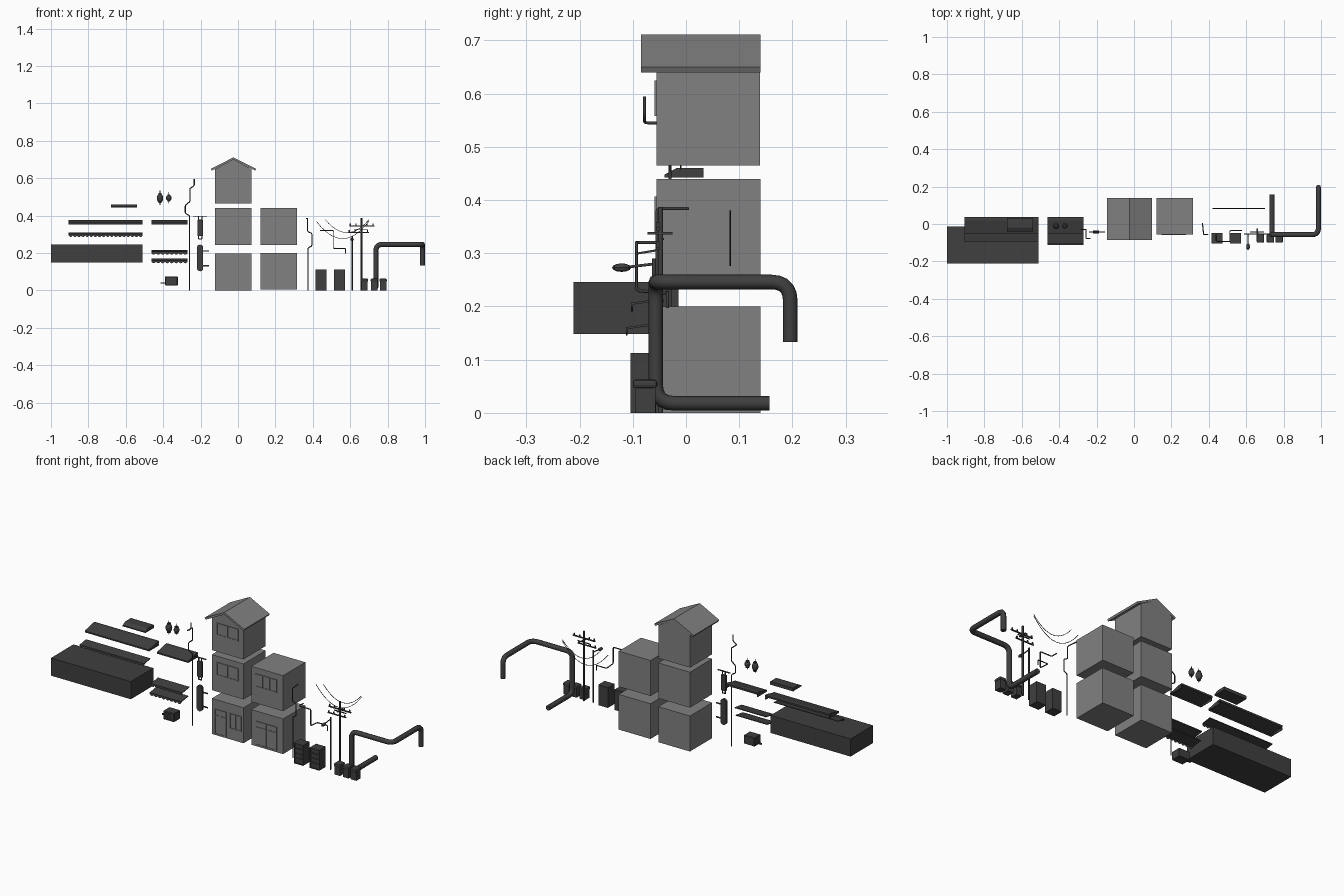
import bpy, bmesh, math
from mathutils import Vector

if "Cube" in bpy.data.objects:
    bpy.data.objects.remove(bpy.data.objects["Cube"])


def mat(name, v):
    m = bpy.data.materials.new(name)
    m.diffuse_color = (v, v, v, 1)
    m.use_nodes = True
    m.node_tree.nodes["Principled BSDF"].inputs["Base Color"].default_value = m.diffuse_color
    return m


DARK, WALL = mat("dark_grey", 0.05), mat("wall_grey", 0.22)


def finish(bm, name, m=DARK):
    bmesh.ops.recalc_face_normals(bm, faces=bm.faces)
    me = bpy.data.meshes.new(name)
    bm.to_mesh(me)
    bm.free()
    me.materials.append(m)
    ob = bpy.data.objects.new(name, me)
    bpy.context.collection.objects.link(ob)
    return ob


def boxes(name, lst, m=DARK, bevel=0, segs=2):
    """One object from boxes given as (x0, x1, y0, y1, z0, z1)."""
    bm = bmesh.new()
    for x0, x1, y0, y1, z0, z1 in lst:
        vs = bmesh.ops.create_cube(bm, size=1)["verts"]
        for v in vs:
            v.co = Vector(((x0 + x1) / 2 + v.co.x * (x1 - x0),
                           (y0 + y1) / 2 + v.co.y * (y1 - y0),
                           (z0 + z1) / 2 + v.co.z * (z1 - z0)))
    ob = finish(bm, name, m)
    if bevel:
        b = ob.modifiers.new("bevel", "BEVEL")
        b.width, b.segments = bevel, segs
    return ob


def prism(name, pts, axis, lo, hi, m=DARK):
    """Extrude a profile: axis x takes (y, z) points, axis y takes (x, z)."""
    bm = bmesh.new()
    co = (lambda p, t: (t, p[0], p[1])) if axis == "x" else (lambda p, t: (p[0], t, p[1]))
    a = [bm.verts.new(co(p, lo)) for p in pts]
    b = [bm.verts.new(co(p, hi)) for p in pts]
    bm.faces.new(a)
    bm.faces.new(b)
    for i in range(len(pts)):
        j = (i + 1) % len(pts)
        bm.faces.new((a[i], a[j], b[j], b[i]))
    return finish(bm, name, m)


def tube(name, pts, r, bend=0.0, res=2, steps=5):
    """Pipe through the points with rounded corners."""
    p = [Vector(q) for q in pts]
    path = [p[0]]
    for a, b, c in zip(p, p[1:], p[2:]):
        if bend:
            s = b + (a - b).normalized() * min(bend, (a - b).length * .45)
            e = b + (c - b).normalized() * min(bend, (c - b).length * .45)
            for i in range(steps + 1):
                t = i / steps
                path.append(s * (1 - t) ** 2 + b * 2 * t * (1 - t) + e * t * t)
        else:
            path.append(b)
    path.append(p[-1])
    cu = bpy.data.curves.new(name, "CURVE")
    cu.dimensions = "3D"
    cu.bevel_depth, cu.bevel_resolution, cu.use_fill_caps = r, res, True
    sp = cu.splines.new("POLY")
    sp.points.add(len(path) - 1)
    for q, v in zip(sp.points, path):
        q.co = (*v, 1)
    cu.materials.append(DARK)
    ob = bpy.data.objects.new(name, cu)
    bpy.context.collection.objects.link(ob)
    bpy.ops.object.select_all(action="DESELECT")
    ob.select_set(True)
    bpy.context.view_layer.objects.active = ob
    bpy.ops.object.convert(target="MESH")
    return ob


def window(name, x0, x1, z0, z1, cols, rows=()):
    """Pane with frame and glazing bars on the front wall."""
    w, f = 0.005, (-0.059, -0.054)
    lst = [(x0, x1, -0.0565, -0.054, z0, z1)]
    for i in range(cols + 1):
        c = x0 + (x1 - x0) * i / cols
        c = min(max(c, x0 + w / 2), x1 - w / 2)
        lst.append((c - w / 2, c + w / 2, *f, z0, z1))
    for z in (z0 + w / 2, z1 - w / 2, *rows):
        lst.append((x0, x1, *f, z - w / 2, z + w / 2))
    boxes(name, lst, WALL)


# House modules
Y0, Y1 = -0.055, 0.14
for n, x0, x1, z0, z1 in (("left_ground_module", -.122, .072, 0, .197),
                          ("left_middle_module", -.122, .072, .243, .44),
                          ("right_ground_module", .12, .315, .005, .2),
                          ("right_upper_module", .12, .315, .243, .44)):
    boxes(n, [(x0, x1, Y0, Y1, z0, z1)], WALL)
prism("attic_module", [(-.122, .465), (.072, .465), (.072, .648), (-.025, .7), (-.122, .648)],
      "y", Y0, Y1 - .001, WALL)
prism("gable_roof", [(-.145, .65), (-.025, .711), (.097, .65), (.092, .64), (-.025, .699), (-.14, .64)],
      "y", -.085, Y1, WALL)
window("attic_window", -.092, .042, .558, .625, 2)
window("middle_window", -.092, .042, .335, .407, 2)
window("ground_door", -.105, -.033, .006, .145, 2, (.11,))
window("ground_window", -.012, .06, .06, .145, 2)
window("upper_window", .146, .277, .335, .407, 3)
window("shop_door", .146, .277, .012, .145, 2, (.112,))

# Long box and hooded slab
boxes("long_box", [(-1, -.51, -.211, -.014, .148, .246)])
prism("small_hood", [(-.04, .442), (.033, .442), (.033, .46), (-.018, .46), (-.04, .448)],
      "x", -.68, -.54)

# Sloping tile canopies, hollow underneath
for n, x0, x1 in (("long_canopy", -.905, -.51), ("short_canopy", -.463, -.27)):
    prism(n, [(-.05, .352), (-.046, .352), (-.044, .357), (.033, .367), (.037, .367),
              (.037, .377), (.02, .377), (-.05, .36)], "x", x0, x1)
    boxes(n + "_ends", [(x, x + .004, -.044, .035, .352, .364) for x in (x0, x1 - .004)])

# Scalloped fabric awnings
for n, x0, x1, yf, yb, z, k in (("long_awning", -.905, -.51, -.095, -.04, .285, 18),
                                ("upper_short_awning", -.463, -.27, -.103, -.04, .191, 8),
                                ("lower_short_awning", -.463, -.27, -.113, -.05, .145, 8)):
    prism(n + "_top", [(yf, z + .012), (yf, z + .016), (yb, z + .025), (yb, z + .021)], "x", x0, x1)
    step = (x1 - x0) / k
    edge = [(x1, z + .015), (x0, z + .015)]
    for i in range(k):
        edge += [(x0 + step * (i + t), z + .008 - .008 * math.sin(math.pi * t)) for t in (0, .25, .5, .75)]
    edge.append((x1, z + .008))
    prism(n + "_valance", edge, "y", yf, yf + .003)

# Paper lanterns
for n, x, z, r, h in (("large_lantern", -.417, .493, .017, .024), ("small_lantern", -.37, .494, .015, .017)):
    bm = bmesh.new()
    bmesh.ops.create_uvsphere(bm, u_segments=12, v_segments=8, radius=1)
    for v in bm.verts:
        v.co = Vector((x + v.co.x * r, -.01 + v.co.y * r, z + v.co.z * h))
    finish(bm, n)
    tube(n + "_cord", [(x, -.01, z - h - .012), (x, -.01, z + h + .016)], .0016, res=1)
    boxes(n + "_caps", [(x - .007, x + .007, -.017, -.003, c - .003, c + .003) for c in (z - h, z + h)])

# Thin drain pipes
tube("left_drain_pipe", [(-.259, -.03, 0), (-.259, -.03, .4), (-.282, -.03, .412), (-.282, -.03, .455),
                         (-.257, -.03, .475), (-.257, -.03, .545), (-.257, -.078, .545),
                         (-.234, -.078, .56), (-.234, -.078, .595)], .003, .006, 1, 2)
tube("right_drain_pipe", [(.375, -.055, 0), (.375, -.055, .228), (.395, -.055, .238), (.395, -.055, .305),
                          (.372, -.055, .315), (.372, -.055, .384), (.366, .005, .384)], .003, .006, 1, 2)
tube("stepped_pipe", [(.44, -.055, .32), (.44, -.093, .32), (.512, -.093, .32), (.512, -.093, .23),
                      (.512, -.035, .225), (.575, -.035, .225), (.575, -.035, .197)], .003, .006, 1, 2)

# Hanging signs with brackets
boxes("short_sign", [(-.217, -.187, -.05, -.036, .29, .378)], bevel=.003)
boxes("short_sign_brackets", [(-.24, -.165, -.046, -.041, .394, .399), (-.212, -.192, -.046, -.041, .273, .277),
                              (-.213, -.209, -.045, -.041, .275, .397), (-.195, -.191, -.045, -.041, .275, .397)])
prism("long_sign", [(-.203 + .017 * math.cos(a * math.pi / 6),
                     (.228 if a < 7 else .119) + .017 * math.sin(a * math.pi / 6))
                    for a in (*range(7), *range(6, 0, -1)) if False] or
      [(-.203 + .017 * math.cos(math.pi * i / 6), c + .017 * math.sin(math.pi * i / 6))
       for c, s in ((.228, 0), (.119, 6)) for i in range(s, s + 7)], "y", -.05, -.036)
boxes("long_sign_brackets", [(-.19, -.155, -.046, -.041, z - .003, z + .003) for z in (.21, .132)])

# Air conditioner
boxes("air_conditioner", [(-.39, -.322, -.1, -.045, .027, .075)], bevel=.003, segs=1)
boxes("air_conditioner_grille", [(-.385, -.34, -.102, -.099, z, z + .003) for z in (.034, .043, .052, .061, .068)])
boxes("air_conditioner_hose", [(-.415, -.388, -.075, -.067, .036, .043)])

# Vending machines
for n, x0, x1 in (("left_vending_machine", .415, .472), ("right_vending_machine", .513, .572)):
    boxes(n, [(x0, x1, -.1, -.048, 0, .113)])
    boxes(n + "_trim", [(x0, x1, -.104, -.099, z, z + .004) for z in (0, .03, .055, .082, .109)]
          + [(x, x + .004, -.104, -.099, 0, .113) for x in (x0, x1 - .004)])

# Street lamp
tube("lamp_post", [(.61, -.06, 0), (.61, -.06, .29)], .004)
tube("lamp_arm", [(.61, -.06, .28), (.61, -.11, .274)], .003, res=1)
bm = bmesh.new()
bmesh.ops.create_uvsphere(bm, u_segments=10, v_segments=6, radius=1)
for v in bm.verts:
    v.co = Vector((.61 + v.co.x * .01, -.121 + v.co.y * .018, .273 + v.co.z * .008))
finish(bm, "lamp_head")

# Utility pole with crossarms and insulators
tube("utility_pole", [(.66, -.048, 0), (.66, -.048, .387)], .005)
boxes("crossarms", [(.595, .73, -.056, -.05, .342, .348), (.588, .70, -.056, -.05, .307, .312),
                    (.656, .664, -.072, -.025, .335, .34), (.62, .695, -.046, -.041, .325, .329)])
boxes("insulators", [(x - .003, x + .003, -.056, -.05, z, z + .012) for x, z in
                     ((.6, .346), (.63, .346), (.69, .346), (.722, .346), (.595, .31), (.625, .31), (.692, .31))])

# Slack overhead wires
for n, x0, z0, x1, z1, sag in (("lower_wire", .42, .368, .70, .37, .092),
                               ("upper_wire", .465, .38, .70, .378, .07)):
    tube(n, [(x0 + (x1 - x0) * i / 12, .083, z0 + (z1 - z0) * i / 12 - sag * 4 * (i / 12) * (1 - i / 12))
             for i in range(13)], .0015, res=1)

# Rubbish bins
for i, x in enumerate((.676, .729, .776)):
    boxes(f"bin_{i + 1}", [(x - .017, x + .017, -.096, -.057, 0, .05)])
    boxes(f"bin_lid_{i + 1}", [(x - .02, x + .02, -.1, -.054, .046, .063)], bevel=.006)

# Thick industrial pipe
tube("thick_pipe", [(.737, .157, .018), (.737, -.057, .018), (.737, -.057, .246), (.986, -.057, .246),
                    (.986, .196, .246), (.986, .196, .133)], .0137, .036, 2, 5)
